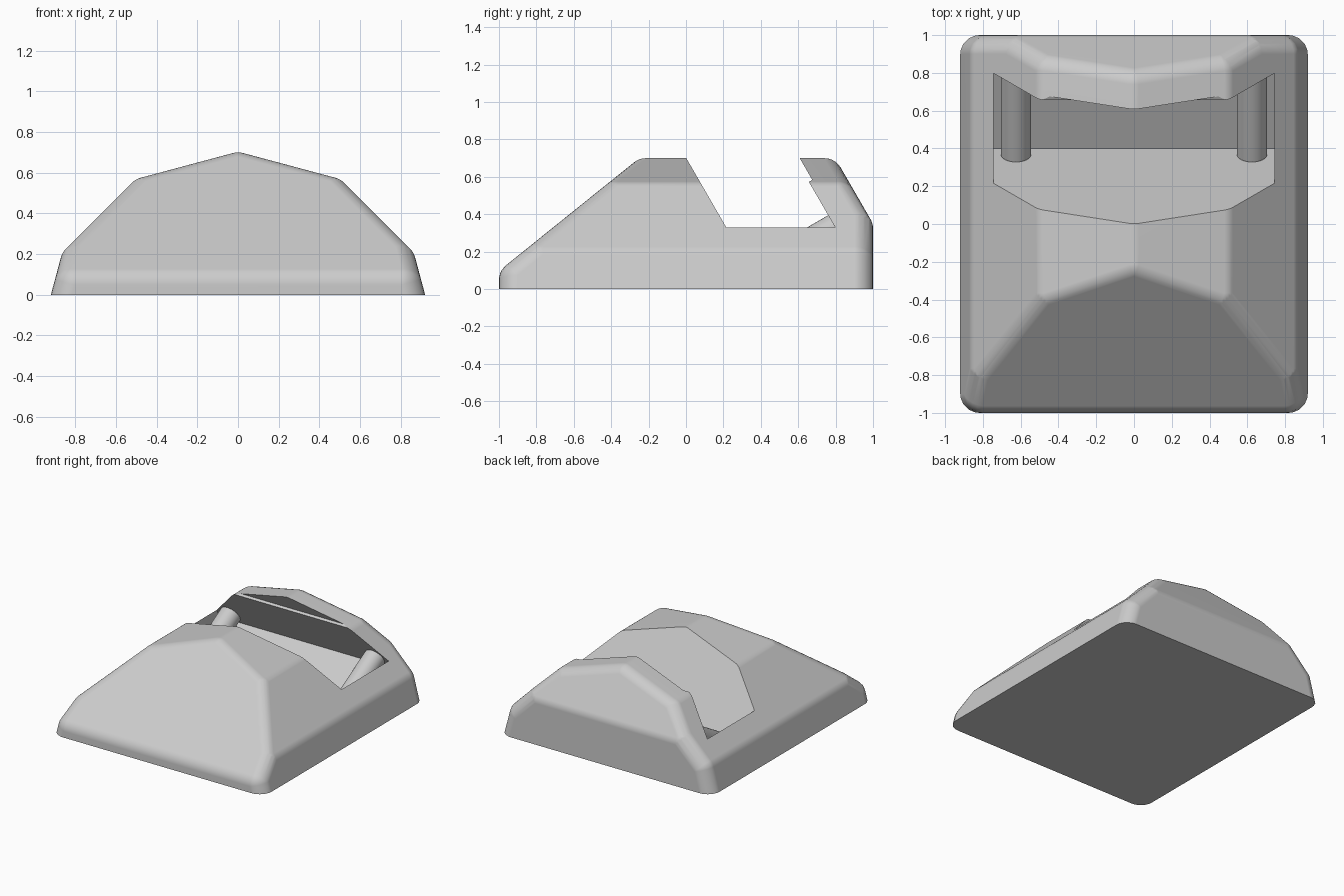
import bpy, bmesh, math
from mathutils import Vector

if "Cube" in bpy.data.objects:
    bpy.data.objects.remove(bpy.data.objects["Cube"])

grey = bpy.data.materials.new("light_grey")
grey.diffuse_color = (0.6, 0.6, 0.6, 1)
grey.use_nodes = True
grey.node_tree.nodes["Principled BSDF"].inputs["Base Color"].default_value = grey.diffuse_color


def make_object(name, bm):
    bmesh.ops.recalc_face_normals(bm, faces=bm.faces)
    me = bpy.data.meshes.new(name)
    bm.to_mesh(me)
    bm.free()
    me.materials.append(grey)
    ob = bpy.data.objects.new(name, me)
    bpy.context.collection.objects.link(ob)
    return ob


def clip(bm, co, no):
    """Cut away everything on the outer side of a plane and cap the cut."""
    geom = bm.verts[:] + bm.edges[:] + bm.faces[:]
    cut = bmesh.ops.bisect_plane(bm, geom=geom, dist=1e-6, plane_co=co, plane_no=no, clear_outer=True)
    edges = [e for e in cut["geom_cut"] if isinstance(e, bmesh.types.BMEdge)]
    bmesh.ops.holes_fill(bm, edges=edges, sides=0)
    bmesh.ops.recalc_face_normals(bm, faces=bm.faces)


def shade(ob):
    bpy.ops.object.select_all(action="DESELECT")
    bpy.context.view_layer.objects.active = ob
    ob.select_set(True)
    bpy.ops.object.shade_smooth_by_angle(angle=math.radians(25))


# Body planes: angle of the outward normal above horizontal, and a point
R = 0.1
planes = []
for s in (-1, 1):
    for deg, x, z in ((15, 0.92, 0), (45, 0.865, 0.208), (75, 0, 0.7035)):
        a = math.radians(deg)
        planes.append((Vector((s * x, 0, z)), Vector((s * math.cos(a), 0, math.sin(a)))))
for s, deg, y, z in ((-1, 0, 1, 0), (-1, 51.2, 1, 0.097), (1, 0, 1, 0), (1, 30, 1, 0.35)):
    a = math.radians(deg)
    planes.append((Vector((0, s * y, z)), Vector((0, s * math.cos(a), math.sin(a)))))

# Inner core of the body, every plane moved in by the rounding radius
core = bmesh.new()
bmesh.ops.create_cube(core, size=4)
clip(core, (0, 0, -0.5), (0, 0, -1))
for co, no in planes:
    clip(core, co - no * R, no)

# Rounded body: hull of the core grown outward by the radius
bm = bmesh.new()
N = 5
for v in core.verts:
    n = [f.normal.copy() for f in v.link_faces]
    for i in range(N + 1):
        for j in range(N + 1 - i):
            d = (n[0] * i + n[1] * j + n[2] * (N - i - j)).normalized()
            bm.verts.new(v.co + d * R)
core.free()
bmesh.ops.convex_hull(bm, input=bm.verts)
bmesh.ops.dissolve_limit(bm, angle_limit=0.005, verts=bm.verts, edges=bm.edges)
clip(bm, (0, 0, 0), (0, 0, -1))
body = make_object("body", bm)

# Slanted slot cutter with a small ledge in its rear wall
T = math.tan(math.radians(30))
profile = [(0.4 - 0.99 * T, 1.0), (0.4, 0.01), (0.837, 0.262), (0.657, 0.573),
           (0.675, 0.584), (0.675 - 0.416 * T, 1.0)]
bm = bmesh.new()
face = bm.faces.new([bm.verts.new((-0.745, y, z)) for y, z in profile])
ext = bmesh.ops.extrude_face_region(bm, geom=[face])
bmesh.ops.translate(bm, vec=(1.49, 0, 0), verts=[g for g in ext["geom"] if isinstance(g, bmesh.types.BMVert)])
cutter = make_object("slot_cutter", bm)

mod = body.modifiers.new("slot", "BOOLEAN")
mod.object = cutter
mod.solver = "EXACT"
bpy.context.view_layer.objects.active = body
bpy.ops.object.modifier_apply(modifier="slot")
bpy.data.objects.remove(cutter)
shade(body)
body.modifiers.new("even_shading", "WEIGHTED_NORMAL").keep_sharp = True

# Two round bars lying on the slot floor, from front wall to rear wall
axis = Vector((0, math.cos(math.radians(30)), 0.5))
for side, s in (("left", -1), ("right", 1)):
    bm = bmesh.new()
    bmesh.ops.create_cone(bm, cap_ends=True, segments=32, radius1=0.08, radius2=0.08, depth=0.5)
    bar = make_object(side + "_bar", bm)
    bar.rotation_euler = (math.radians(-60), 0, 0)
    bar.location = Vector((s * 0.625, 0.368, 0.076)) + axis * 0.25
    shade(bar)
